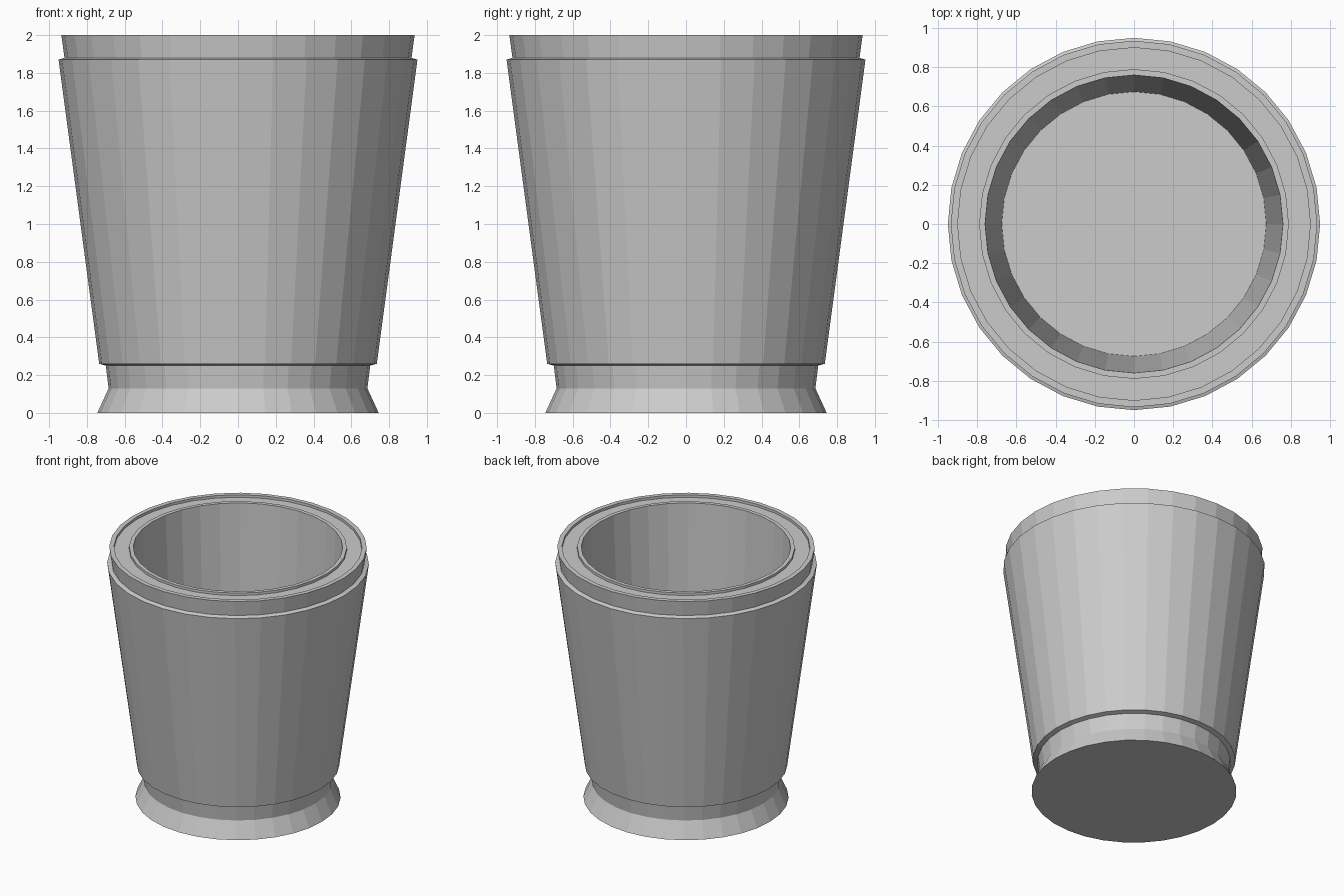
import bpy, bmesh
from math import sin, cos, tau

if "Cube" in bpy.data.objects:
    bpy.data.objects.remove(bpy.data.objects["Cube"])

SIDES = 32


def lathe(name, profile, closed=False):
    """Revolve (radius, z) points around z; open profiles get capped ends."""
    bm = bmesh.new()
    rings = []
    for r, z in profile:
        rings.append([bm.verts.new((r * cos(tau * i / SIDES), r * sin(tau * i / SIDES), z))
                      for i in range(SIDES)])
    pairs = list(zip(rings, rings[1:]))
    if closed:
        pairs.append((rings[-1], rings[0]))
    else:
        bm.faces.new(rings[0])
        bm.faces.new(rings[-1])
    for a, b in pairs:
        for i in range(SIDES):
            j = (i + 1) % SIDES
            bm.faces.new((a[i], a[j], b[j], b[i]))
    bmesh.ops.recalc_face_normals(bm, faces=bm.faces)
    mesh = bpy.data.meshes.new(name)
    bm.to_mesh(mesh)
    bm.free()
    obj = bpy.data.objects.new(name, mesh)
    bpy.context.collection.objects.link(obj)
    return obj


# Cup: flared foot, tapered wall, grooved rim, hollow inside with a floor
lathe("cup_body", [
    (0.745, 0.0), (0.685, 0.13), (0.70, 0.25),
    (0.935, 2.0), (0.90, 2.0),
    (0.90, 1.98), (0.79, 1.98),
    (0.79, 2.0), (0.76, 2.0),
    (0.675, 0.26),
])

# Sleeve: thin jacket wrapped around the tapered wall
lathe("outer_sleeve", [
    (0.70, 0.25), (0.735, 0.26), (0.95, 1.87), (0.919, 1.88),
], closed=True)
